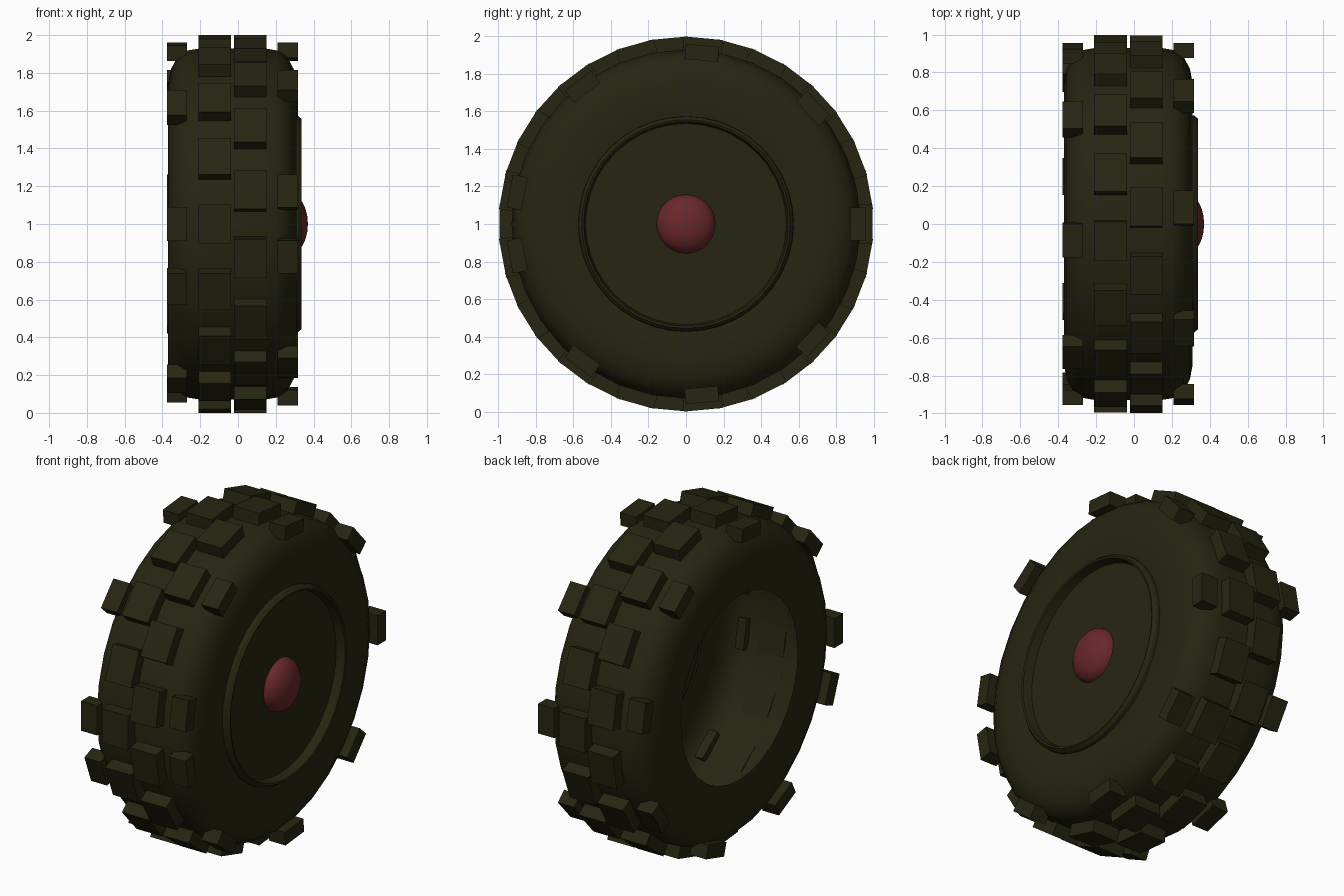
import bpy, bmesh, math
from mathutils import Matrix, Vector

if "Cube" in bpy.data.objects:
    bpy.data.objects.remove(bpy.data.objects["Cube"])

AXLE_Z = 1.0
MID_X = -0.03          # tyre centre plane
COUNT = 17             # wide tread blocks per row
STEP = 2 * math.pi / COUNT


def material(name, rgb):
    m = bpy.data.materials.new(name)
    m.diffuse_color = (*rgb, 1)
    m.use_nodes = True
    m.node_tree.nodes["Principled BSDF"].inputs["Base Color"].default_value = m.diffuse_color
    return m


olive = material("dark olive rubber", (0.020, 0.019, 0.006))
red = material("dull red", (0.14, 0.021, 0.024))


def finish(bm, name, mat, smooth=None):
    me = bpy.data.meshes.new(name)
    bm.to_mesh(me)
    bm.free()
    ob = bpy.data.objects.new(name, me)
    bpy.context.collection.objects.link(ob)
    me.materials.append(mat)
    if smooth:
        bpy.ops.object.select_all(action='DESELECT')
        ob.select_set(True)
        bpy.context.view_layer.objects.active = ob
        bpy.ops.object.shade_smooth_by_angle(angle=math.radians(smooth))
    return ob


def direction(t):
    # angle measured upwards from the front (-y)
    return Vector((0, -math.cos(t), math.sin(t)))


def lathe(name, profile, mat, n=32, smooth=35):
    """Spin (x, radius) points round the axle."""
    bm = bmesh.new()
    rings = []
    for j in range(n):
        d = direction(2 * math.pi * j / n)
        rings.append([bm.verts.new(Vector((x, 0, AXLE_Z)) + d * r) for x, r in profile])
    for j in range(n):
        a, b = rings[j], rings[(j + 1) % n]
        for i in range(len(profile) - 1):
            bm.faces.new((a[i], a[i + 1], b[i + 1], b[i]))
    bmesh.ops.remove_doubles(bm, verts=bm.verts, dist=1e-5)
    return finish(bm, name, mat, smooth)


def tread_row(name, x, width, length, r_in, r_out, count, step, start):
    bm = bmesh.new()
    for k in range(count):
        t = start + k * step
        d = direction(t)
        side = Vector((0, math.sin(t), math.cos(t)))
        m = Matrix((Vector((1, 0, 0)), side, d)).transposed().to_4x4()
        m.translation = Vector((x, 0, AXLE_Z)) + d * (r_in + r_out) / 2
        bmesh.ops.create_cube(bm, size=1, matrix=m @ Matrix.Diagonal((width, length, r_out - r_in, 1)))
    bmesh.ops.recalc_face_normals(bm, faces=bm.faces)
    return finish(bm, name, mat=olive)


# hollow tyre shell, open on the inner side
half = [(0.325, 0.555), (0.34, 0.65), (0.34, 0.74), (0.325, 0.82),
        (0.29, 0.885), (0.24, 0.918), (0.17, 0.93)]
shell = [(MID_X - h, r) for h, r in half] + [(MID_X + h, r) for h, r in reversed(half)]
lathe("tyre_shell", shell, olive, smooth=50)

# rim lip and recessed wheel disc
lathe("wheel_disc", [(0.29, 0.575), (0.318, 0.572), (0.337, 0.556), (0.333, 0.545),
                     (0.28, 0.535), (0.28, 0.0)], olive, n=40, smooth=30)

# hub dome
dome = [(0.28 + 0.09 * math.sin(a), 0.157 * math.cos(a))
        for a in (math.pi / 2 * i / 6 for i in range(7))]
lathe("hub_dome", dome, red, n=24, smooth=60)

# wide centre blocks, the two rows staggered by half a step
for name, s, start in (("tread_inner", -1, 0), ("tread_outer", 1, STEP / 2)):
    tread_row(name + "_wide", MID_X + s * 0.094, 0.172, 0.208, 0.922, 0.9945, COUNT, STEP, start)
    # small shoulder blocks at every second step
    tread_row(name + "_shoulder", MID_X + s * 0.293, 0.108, 0.178, 0.875, 0.956, 9, 2 * STEP, start)
